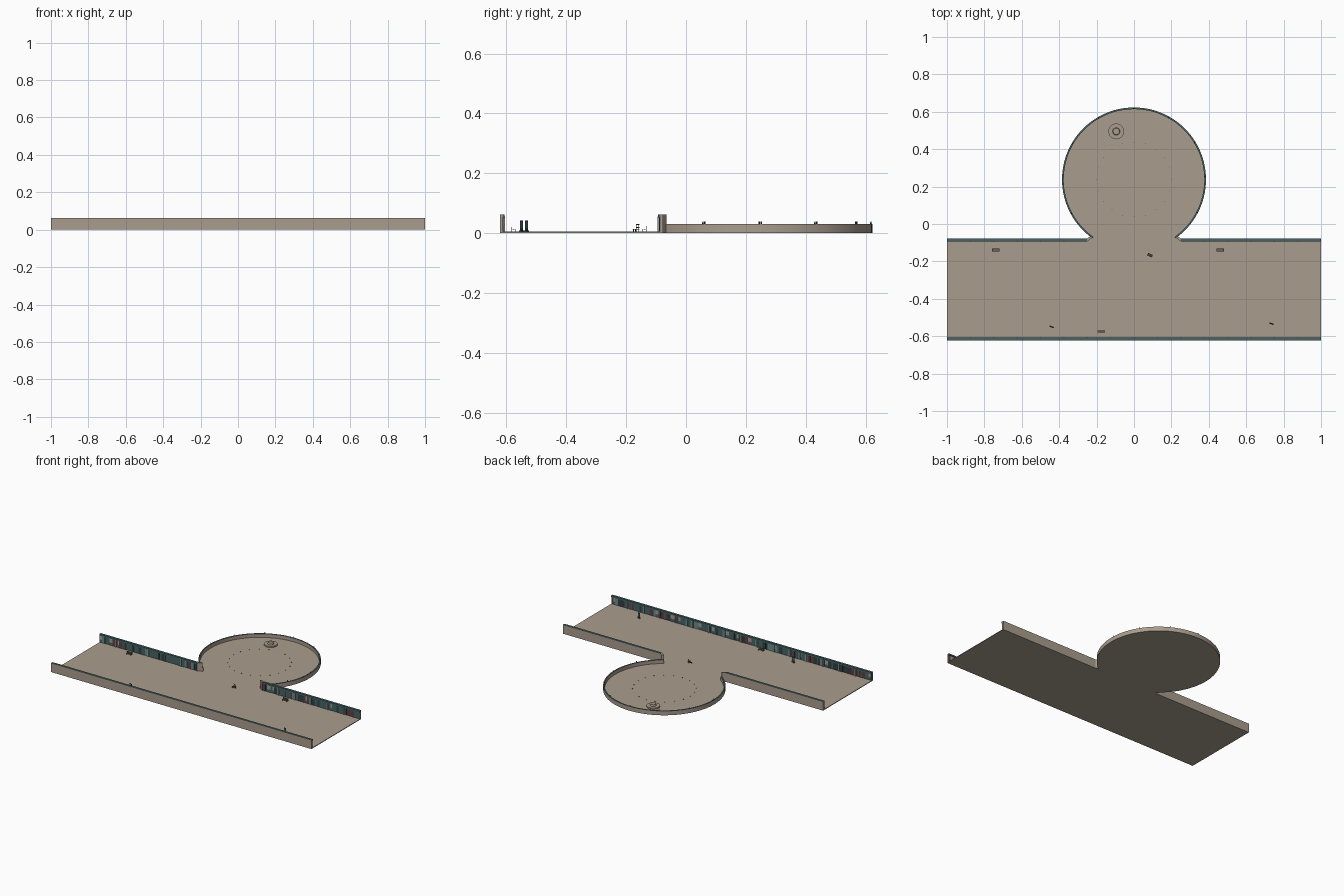
import bpy, bmesh, math, random
from mathutils import Matrix, Vector

random.seed(4)
if "Cube" in bpy.data.objects:
    bpy.data.objects.remove(bpy.data.objects["Cube"], do_unlink=True)


def material(name, r, g, b):
    m = bpy.data.materials.new(name)
    m.use_nodes = True
    m.diffuse_color = (r, g, b, 1)
    m.node_tree.nodes["Principled BSDF"].inputs["Base Color"].default_value = (r, g, b, 1)
    return m


STONE = material("warm stone", 0.40, 0.335, 0.27)
TEAL = material("teal trim", 0.06, 0.13, 0.135)
DARK = material("dark slate", 0.03, 0.05, 0.055)
MAROON = material("maroon", 0.13, 0.05, 0.055)
GLASS = material("pale teal glass", 0.13, 0.27, 0.28)
WOOD = material("brown wood", 0.16, 0.11, 0.075)

FLOOR = 0.005
FRONT, BACK = -0.622, -0.077
CENTRE, RADIUS = 0.238, 0.385
WALL_TOP = 0.063
BAY = 0.125


def finish(bm, name, mats, rule=None):
    bmesh.ops.recalc_face_normals(bm, faces=bm.faces)
    if rule:
        for f in bm.faces:
            f.material_index = rule(f)
    mesh = bpy.data.meshes.new(name)
    bm.to_mesh(mesh)
    bm.free()
    for m in mats:
        mesh.materials.append(m)
    ob = bpy.data.objects.new(name, mesh)
    bpy.context.collection.objects.link(ob)
    return ob


def add_box(bm, lo, hi, index=0):
    lo, hi = Vector(lo), Vector(hi)
    mat = Matrix.Translation((lo + hi) / 2) @ Matrix.Diagonal((*(hi - lo), 1))
    verts = bmesh.ops.create_cube(bm, size=1, matrix=mat)["verts"]
    for f in {f for v in verts for f in v.link_faces}:
        f.material_index = index


def add_drum(bm, r, z0, z1, r2=None, x=0, y=0, sides=32, index=0):
    verts = bmesh.ops.create_cone(
        bm, cap_ends=True, segments=sides, radius1=r, radius2=r if r2 is None else r2,
        depth=z1 - z0, matrix=Matrix.Translation((x, y, (z0 + z1) / 2)))["verts"]
    for f in {f for v in verts for f in v.link_faces}:
        f.material_index = index


def extrude_outline(points, z0, z1, name, mats, rule=None):
    bm = bmesh.new()
    face = bm.faces.new([bm.verts.new((x, y, z0)) for x, y in points])
    ext = bmesh.ops.extrude_face_region(bm, geom=[face], use_keep_orig=True)["geom"]
    top = [v for v in ext if isinstance(v, bmesh.types.BMVert)]
    bmesh.ops.translate(bm, verts=top, vec=(0, 0, z1 - z0))
    return finish(bm, name, mats, rule)


def arc(r, steps=72):
    a0 = math.asin((BACK - CENTRE) / RADIUS)
    span = math.pi - 2 * a0
    return [(r * math.cos(a0 + span * i / steps), CENTRE + r * math.sin(a0 + span * i / steps))
            for i in range(steps + 1)]


# Floor: hall and round room in one slab
hall = [(-1, BACK), (-1, FRONT), (1, FRONT), (1, BACK)]
extrude_outline(hall + arc(RADIUS), 0, FLOOR, "floor", [STONE])

# Low curved wall with a dark coping
def coping(f):
    return 1 if f.normal.z > 0.5 else 0

rotunda = extrude_outline(arc(RADIUS) + arc(RADIUS - 0.009)[::-1], 0, 0.03,
                          "round_wall", [STONE, TEAL], coping)

# Small finials on the round wall
bm = bmesh.new()
for i in range(-1, 8):
    a = math.radians(2 + 29.5 * i)
    add_drum(bm, 0.003, 0.029, 0.039, 0.002, (RADIUS - 0.005) * math.cos(a),
             CENTRE + (RADIUS - 0.005) * math.sin(a), 8)
finish(bm, "wall_finials", [DARK])

# Ring of floor studs in the round room
bm = bmesh.new()
for i in range(20):
    a = math.tau * i / 20
    add_drum(bm, 0.002, FLOOR, FLOOR + 0.003, None, 0.2 * math.cos(a),
             CENTRE + 0.2 * math.sin(a), 6)
finish(bm, "floor_studs", [WOOD])


# Hall walls: stone backing, shop panels, dividers and cornice
def shop_wall(name, x0, x1, y, inward):
    def ys(a, b):
        return sorted((y + inward * a, y + inward * b))

    def part(bm, xa, xb, a, b, z0, z1, index=0):
        ya, yb = ys(a, b)
        add_box(bm, (xa, ya, z0), (xb, yb, z1), index)

    bm = bmesh.new()
    part(bm, x0, x1, 0, 0.009, 0, WALL_TOP)
    finish(bm, name + "_backing", [STONE, TEAL], coping)

    bm = bmesh.new()
    part(bm, x0, x1, 0.009, 0.016, 0.052, WALL_TOP)
    finish(bm, name + "_cornice", [TEAL])

    bm = bmesh.new()
    x = x0
    while x < x1 - 0.002:
        end = min(x + random.choice((0.01, 0.016, 0.025)), x1)
        index = random.choice((0, 0, 0, 1, 1, 2, 3, 4))
        depth = random.uniform(0.0105, 0.013)
        if index == 4:
            part(bm, x, end, 0.009, depth, FLOOR, 0.024, 0)
            part(bm, x, end, 0.009, depth, 0.024, 0.052, 4)
        else:
            part(bm, x, end, 0.009, depth, FLOOR, 0.052, index)
        x = end
    finish(bm, name + "_panels", [TEAL, DARK, MAROON, GLASS, STONE])

    bm = bmesh.new()
    for i in range(-7, 8):
        if x0 + 0.01 < i * BAY < x1 - 0.01:
            part(bm, i * BAY - 0.003, i * BAY + 0.003, 0.009, 0.018, FLOOR, 0.056)
    finish(bm, name + "_dividers", [STONE])


shop_wall("front_wall", -1, 1, FRONT, 1)
shop_wall("back_wall_right", -1, -0.25, BACK, -1)
shop_wall("back_wall_left", 0.25, 1, BACK, -1)

# Angled jambs where the hall meets the round room
for side, label in ((-1, "right"), (1, "left")):
    jamb = [(0.25, BACK), (0.25, BACK - 0.016), (0.222, BACK + 0.004), (0.232, BACK + 0.012)]
    extrude_outline([(side * x, y) for x, y in jamb], 0, WALL_TOP, "jamb_" + label, [STONE])


# Benches with slatted seat, back and legs
def bench(name, x, y, turn, length=0.04, back=0.024):
    bm = bmesh.new()
    h = length / 2
    for dy in (-0.006, -0.001, 0.004):
        add_box(bm, (-h, dy, 0.012), (h, dy + 0.004, 0.014))
    for dz in (0.017, back - 0.003):
        add_box(bm, (-h, 0.007, dz), (h, 0.0085, dz + 0.003))
    for lx in (-h + 0.004, h - 0.006):
        add_box(bm, (lx, -0.005, FLOOR), (lx + 0.002, -0.003, 0.012), 1)
        add_box(bm, (lx, 0.0065, FLOOR), (lx + 0.002, 0.0085, back), 1)
    ob = finish(bm, name, [WOOD, DARK])
    ob.location = (x, y, 0)
    ob.rotation_euler.z = math.radians(turn)


bench("bench_back_right", -0.74, -0.14, 0)
bench("bench_back_left", 0.46, -0.14, 0)
bench("bench_front", -0.175, -0.575, 180, back=0.02)
bench("bench_middle", 0.085, -0.168, -22, 0.028, 0.03)

# Free-standing information boards
for name, x, y in (("board_right", -0.44, -0.55), ("board_left", 0.735, -0.533)):
    bm = bmesh.new()
    add_box(bm, (-0.012, -0.004, FLOOR), (0.012, 0.004, 0.008))
    add_box(bm, (-0.01, -0.002, 0.008), (0.01, 0.002, 0.042))
    add_box(bm, (-0.008, -0.0025, 0.016), (0.008, 0.0025, 0.039), 1)
    ob = finish(bm, name, [DARK, GLASS])
    ob.location = (x, y, 0)
    ob.rotation_euler.z = math.radians(-20)

# Round seat with a central plinth
fx, fy = -0.095, 0.495
bm = bmesh.new()
add_drum(bm, 0.042, FLOOR, 0.014, x=fx, y=fy)
add_drum(bm, 0.02, 0.014, 0.025, 0.017, fx, fy, 24)
seat = finish(bm, "round_seat", [STONE])
bpy.ops.object.select_all(action="DESELECT")
for ob in (seat, rotunda):
    ob.select_set(True)
bpy.context.view_layer.objects.active = seat
bpy.ops.object.shade_smooth_by_angle(angle=math.radians(30))
